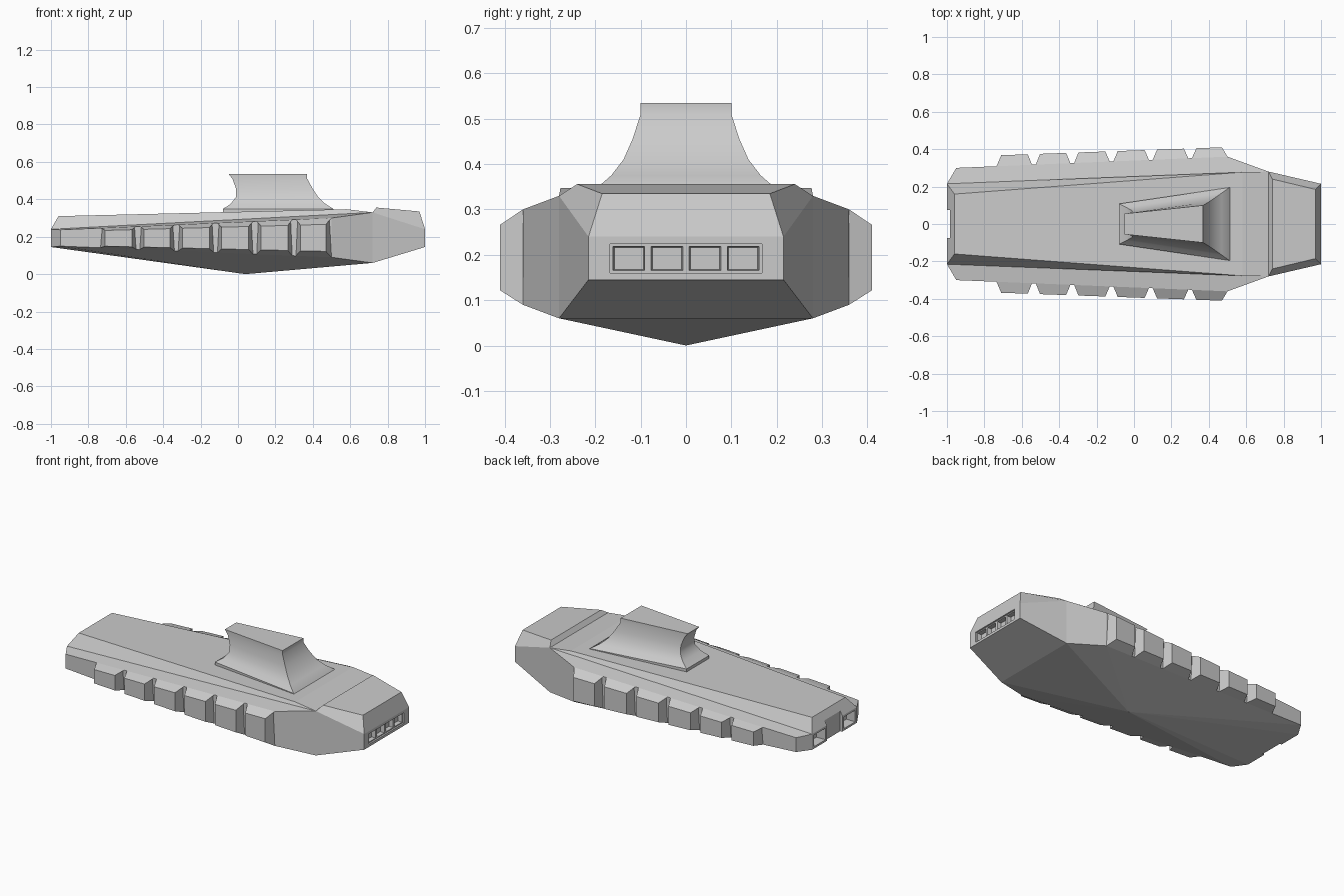
import bpy, bmesh
from mathutils import Vector

if "Cube" in bpy.data.objects:
    bpy.data.objects.remove(bpy.data.objects["Cube"])


def mesh_object(name, verts, faces):
    me = bpy.data.meshes.new(name)
    bm = bmesh.new()
    vs = [bm.verts.new(v) for v in verts]
    for f in faces:
        bm.faces.new([vs[i] for i in f])
    bmesh.ops.recalc_face_normals(bm, faces=bm.faces)
    bm.to_mesh(me)
    bm.free()
    ob = bpy.data.objects.new(name, me)
    bpy.context.collection.objects.link(ob)
    return ob


def loft(name, rings):
    """Closed skin through a list of equally sized rings, capped at both ends."""
    n = len(rings[0])
    verts = [v for r in rings for v in r]
    faces = [list(range(n)), [(len(rings) - 1) * n + i for i in range(n)]]
    for k in range(len(rings) - 1):
        for i in range(n):
            j = (i + 1) % n
            faces.append([k * n + i, k * n + j, (k + 1) * n + j, (k + 1) * n + i])
    return mesh_object(name, verts, faces)


def rect_x(x, y, z, w, h):
    """Rectangle facing along x."""
    return [(x, y - w / 2, z - h / 2), (x, y + w / 2, z - h / 2),
            (x, y + w / 2, z + h / 2), (x, y - w / 2, z + h / 2)]


# Hull: named points on one side, mirrored to the other
pts = {
    'L0': (-1, .215, .145), 'U0': (-1, .215, .24),
    'L1': (-.95, .30, .15), 'U1': (-.95, .30, .237),
    'L2': (.50, .36, .09), 'U2': (.50, .36, .30),
    'L3': (.72, .28, .06), 'U3': (.72, .28, .33),
    'L4': (1, .215, .145), 'U4': (1, .215, .24),
    'D0': (-.96, .16, .31), 'D1': (.58, .277, .347),
    'T0': (.74, .24, .356), 'T1': (.97, .185, .335),
}
keys = list(pts)
index = {k: i for i, k in enumerate(keys)}
n = len(keys)
verts = [pts[k] for k in keys] + [(x, -y, z) for x, y, z in pts.values()]
verts.append((.04, 0, 0))
apex = 2 * n
side = ["L0 L1 U1 U0", "L1 L2 U2 U1", "L2 L3 U3 U2", "L3 L4 U4 U3",
        "U0 U1 U2 U3", "U0 U3 D1 D0", "U3 U4 T1 T0"]
across = ["L0 U0", "U0 D0", "D0 D1", "D1 U3", "U3 T0", "T0 T1", "T1 U4", "U4 L4", "L4 L3"]
faces = []
for s in side:
    f = [index[k] for k in s.split()]
    faces += [f, [i + n for i in f]]
for s in across:
    a, b = [index[k] for k in s.split()]
    faces.append([a, b, b + n, a + n])
low = [index['L%d' % i] for i in range(4)]
for a, b in zip(low, low[1:]):
    faces += [[a, b, apex], [a + n, b + n, apex]]
faces += [[low[0], low[0] + n, apex], [low[3], low[3] + n, apex]]
hull = mesh_object("hull", verts, faces)


def cut(name, rings):
    c = loft(name, rings)
    c.hide_render = True
    c.hide_set(True)
    m = hull.modifiers.new(name, 'BOOLEAN')
    m.operation = 'DIFFERENCE'
    m.solver = 'EXACT'
    m.object = c


# Stern: shallow recess holding four window cells
cut("stern_recess_cutter", [rect_x(1.02, 0, .192, .336, .064),
                            rect_x(.99, 0, .192, .336, .064)])
for i in range(4):
    y = (i - 1.5) * .084
    cut("stern_cell_cutter_%d" % i, [rect_x(1.0, y, .192, .072, .054),
                                     rect_x(.965, y, .192, .064, .048)])

# Bow: central notch and two pockets
cut("bow_notch_cutter", [rect_x(-1.05, 0, .2, .15, .4), rect_x(-.985, 0, .2, .15, .4)])
for s in (-1, 1):
    cut("bow_pocket_cutter_%d" % s, [rect_x(-1.05, s * .143, .192, .11, .07),
                                     rect_x(-.94, s * .143, .192, .11, .07)])


# Side armour blocks with slanted ends, following the flaring hull side
def block_end(x_in, x_out, s):
    t, u = (x_in + .95) / 1.45, (x_out + .95) / 1.45
    y_in, y_out = .30 + .06 * t, .359 + .052 * u
    lo, hi = .15 - .06 * t, .237 + .063 * t
    lo2, hi2 = .155 - .034 * u, .227 + .04 * u
    return [(x_in, s * (y_in - .03), lo), (x_out, s * y_out, lo2),
            (x_out, s * y_out, hi2), (x_in, s * (y_in - .03), hi)]


def block(name, a, b, s):
    """a and b are (root x, outer x) of the block's two ends."""
    rings = []
    for x_in, x_out in (a, b):
        p = block_end(x_in, x_out, s)
        t = (x_in + .95) / 1.45
        y = s * (.30 + .06 * t)
        rings.append([p[0], (x_in, y, p[0][2]), p[1], p[2], (x_in, y, p[3][2]), p[3]])
    return loft(name, rings)


gaps = [-.535, -.33, -.12, .09, .30]
starts = [(-.735, -.71)] + [(g + .010, g + .033) for g in gaps]
ends = [(g - .010, g - .033) for g in gaps] + [(.50, .47)]
for s, label in ((-1, "front"), (1, "back")):
    for i, (a, b) in enumerate(zip(starts, ends)):
        block("%s_side_block_%d" % (label, i), a, b, s)

# Tower: concave flared loft; columns are z, left x, left half width, right x, right half width
levels = [(.32, -.08, .108, .53, .197), (.349, -.08, .108, .51, .195),
          (.375, -.04, .088, .468, .165), (.41, -.012, .072, .43, .138),
          (.455, -.010, .064, .40, .118), (.51, -.03, .057, .37, .10),
          (.535, -.05, .055, .37, .10)]
tower = loft("tower", [[(xl, -yl, z), (xr, -yr, z), (xr, yr, z), (xl, yl, z)]
                       for z, xl, yl, xr, yr in levels])
bpy.ops.object.select_all(action='DESELECT')
tower.select_set(True)
bpy.context.view_layer.objects.active = tower
bpy.ops.object.shade_smooth_by_angle(angle=0.65)
